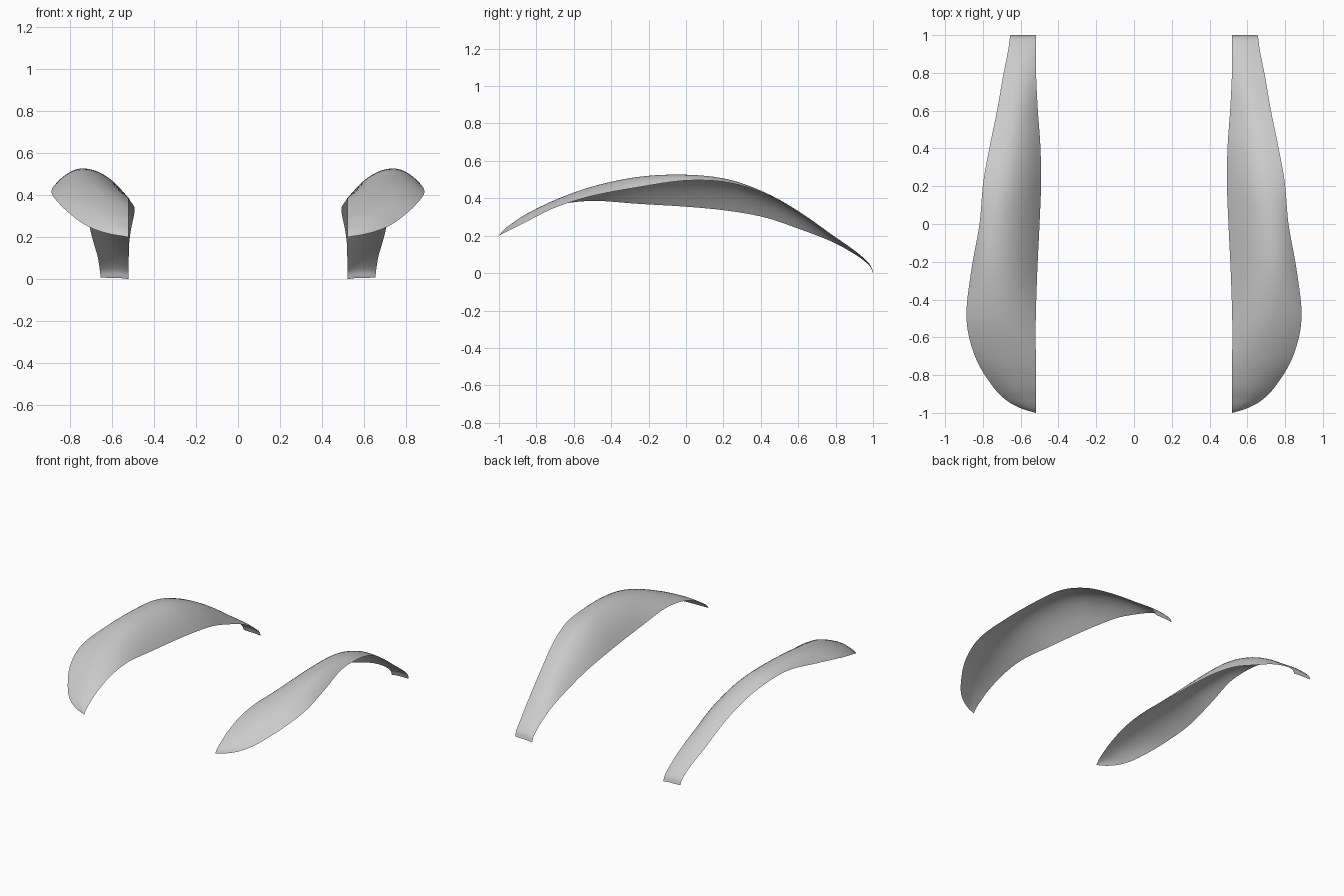
import bpy, bmesh

if "Cube" in bpy.data.objects:
    bpy.data.objects.remove(bpy.data.objects["Cube"])

# Cross-sections, front to back: y, inner edge x z, crown x z, outer edge x z
SECTIONS = [
    (-1.00, .520, .200, .520, .200, .520, .200),
    (-0.975, .520, .230, .545, .231, .600, .213),
    (-0.93, .520, .262, .575, .266, .680, .236),
    (-0.85, .520, .308, .610, .318, .755, .276),
    (-0.70, .520, .362, .660, .391, .842, .350),
    (-0.50, .520, .386, .715, .463, .887, .413),
    (-0.25, .512, .370, .740, .515, .862, .460),
    (0.00, .500, .355, .735, .526, .818, .495),
    (0.22, .492, .334, .710, .502, .798, .485),
    (0.42, .496, .298, .685, .432, .762, .425),
    (0.60, .509, .238, .655, .332, .725, .325),
    (0.78, .518, .168, .625, .206, .694, .198),
    (0.91, .520, .096, .600, .114, .668, .108),
    (0.98, .520, .040, .590, .050, .658, .046),
    (1.00, .520, .000, .588, .006, .654, .008),
]
STEPS = 6    # rows between two sections
HALF = 10    # columns on each side of the crown


def smooth_rows(rows, steps):
    """Catmull-Rom interpolation through the section values."""
    ext = lambda a, b: tuple(2 * p - q for p, q in zip(a, b))
    pts = [ext(rows[0], rows[1])] + rows + [ext(rows[-1], rows[-2])]
    out = []
    for i in range(1, len(pts) - 2):
        for k in range(steps):
            t = k / steps
            out.append([0.5 * (2 * b + (c - a) * t + (2*a - 5*b + 4*c - d) * t**2
                               + (3*b - a - 3*c + d) * t**3)
                        for a, b, c, d in zip(*pts[i - 1:i + 3])])
    out.append(rows[-1])
    return out


def section_points(y, xi, zi, xc, zc, xo, zo):
    """Two half parabolas that meet level at the crown."""
    pts = []
    for j in range(-HALF, HALF + 1):
        s = abs(j) / HALF
        xe, ze = (xi, zi) if j < 0 else (xo, zo)
        pts.append((xc + (xe - xc) * s, y, zc + (ze - zc) * s * s))
    return pts


# Fender skin: one side lofted, the other mirrored
bm = bmesh.new()
grid = [[bm.verts.new(p) for p in section_points(*row)]
        for row in smooth_rows(SECTIONS, STEPS)]
for a, b in zip(grid, grid[1:]):
    for j in range(2 * HALF):
        bm.faces.new((a[j], a[j + 1], b[j + 1], b[j]))
bmesh.ops.remove_doubles(bm, verts=bm.verts, dist=1e-5)
for f in bm.faces:
    f.smooth = True
mesh = bpy.data.meshes.new("fenders")
bm.to_mesh(mesh)
bm.free()
fenders = bpy.data.objects.new("fenders", mesh)
bpy.context.collection.objects.link(fenders)
mirror = fenders.modifiers.new("mirror", 'MIRROR')
mirror.use_axis[0] = True
